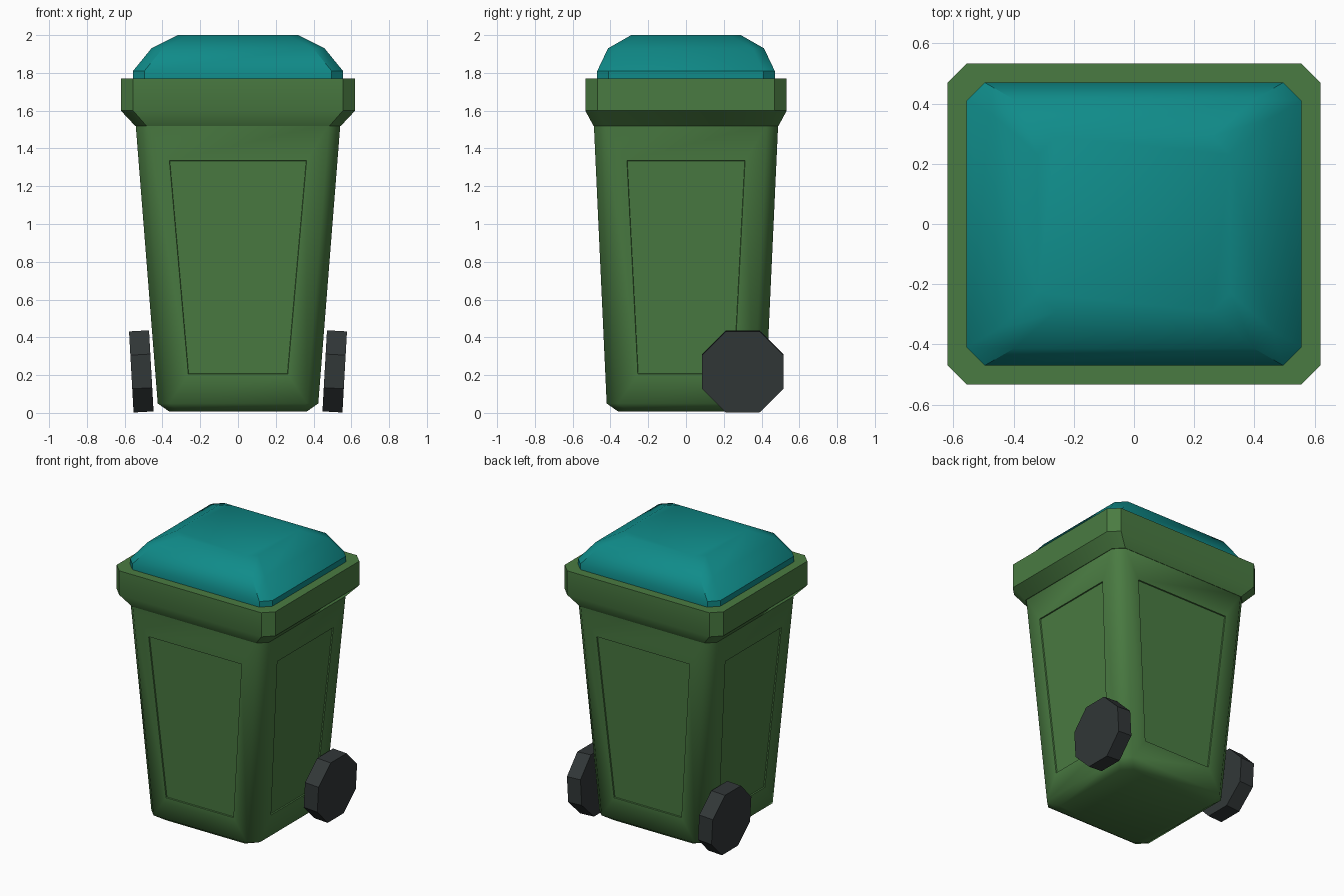
import bpy, bmesh, math
from mathutils import Matrix, Vector

if "Cube" in bpy.data.objects:
    bpy.data.objects.remove(bpy.data.objects["Cube"])


def make_mat(name, rgb):
    m = bpy.data.materials.new(name)
    m.diffuse_color = (*rgb, 1)
    m.use_nodes = True
    m.node_tree.nodes["Principled BSDF"].inputs["Base Color"].default_value = m.diffuse_color
    return m


GREEN = make_mat("bin green", (0.068, 0.198, 0.054))
TEAL = make_mat("lid teal", (0.005, 0.26, 0.252))
BLACK = make_mat("wheel rubber", (0.031, 0.038, 0.039))


def ring(hx, hy, c, z):
    """Rectangle with cut corners."""
    return [(hx, -hy + c, z), (hx, hy - c, z), (hx - c, hy, z), (-hx + c, hy, z),
            (-hx, hy - c, z), (-hx, -hy + c, z), (-hx + c, -hy, z), (hx - c, -hy, z)]


def loft(sections):
    """Closed solid through cut-corner rectangles (hx, hy, corner, z)."""
    bm = bmesh.new()
    rows = [[bm.verts.new(p) for p in ring(*s)] for s in sections]
    for a, b in zip(rows, rows[1:]):
        for i in range(8):
            j = (i + 1) % 8
            bm.faces.new((a[i], a[j], b[j], b[i]))
    bm.faces.new(list(reversed(rows[0])))
    bm.faces.new(rows[-1])
    bmesh.ops.recalc_face_normals(bm, faces=bm.faces[:])
    return bm


def finish(bm, name, mat, angle):
    me = bpy.data.meshes.new(name)
    bm.to_mesh(me)
    bm.free()
    ob = bpy.data.objects.new(name, me)
    bpy.context.collection.objects.link(ob)
    me.materials.append(mat)
    bpy.ops.object.select_all(action='DESELECT')
    ob.select_set(True)
    bpy.context.view_layer.objects.active = ob
    bpy.ops.object.shade_smooth_by_angle(angle=math.radians(angle))
    return ob


# tapered body with a shallow recessed panel on each side
bm = loft([(0.365, 0.36, 0.06, 0.008), (0.425, 0.42, 0.06, 0.05), (0.542, 0.488, 0.06, 1.53)])
panels = [f for f in bm.faces if f.calc_area() > 0.7 and abs(f.normal.z) < 0.3]
for f in panels:
    n = f.normal.copy()
    up = Vector((0, 0, 1)) - n * n.z
    bmesh.ops.inset_individual(bm, faces=[f], thickness=0.11, use_even_offset=True)
    for v in f.verts:
        target = 1.335 if v.co.z > 0.8 else 0.205
        v.co += up * ((target - v.co.z) / up.z)
    bmesh.ops.inset_individual(bm, faces=[f], thickness=0.003, depth=-0.008)
finish(bm, "bin_body", GREEN, 58)

# flared collar and rim
finish(loft([(0.545, 0.49, 0.06, 1.52), (0.62, 0.533, 0.065, 1.60),
             (0.62, 0.533, 0.065, 1.77)]), "bin_rim", GREEN, 35)

# domed lid
finish(loft([(0.556, 0.47, 0.06, 1.765), (0.556, 0.47, 0.06, 1.81),
             (0.458, 0.413, 0.06, 1.93), (0.32, 0.29, 0.06, 2.0)]), "lid", TEAL, 37)

# eight-sided wheels, leaning with the body taper
for side, label in ((1, "right"), (-1, "left")):
    bm = bmesh.new()
    r = 0.215 / math.cos(math.pi / 8)
    bmesh.ops.create_cone(bm, cap_ends=True, segments=8, radius1=r, radius2=r, depth=0.106)
    bmesh.ops.rotate(bm, verts=bm.verts, matrix=Matrix.Rotation(math.pi / 8, 3, 'Z'))
    # flats must end up level, whichever way the cone starts
    if max(v.co.x for v in bm.verts) > 0.22:
        bmesh.ops.rotate(bm, verts=bm.verts, matrix=Matrix.Rotation(math.pi / 8, 3, 'Z'))
    bmesh.ops.rotate(bm, verts=bm.verts,
                     matrix=Matrix.Rotation(math.radians(90 + 3.2 * side), 3, 'Y'))
    low = min(v.co.z for v in bm.verts)
    bmesh.ops.translate(bm, verts=bm.verts, vec=(side * 0.512, 0.30, -low + 0.002))
    finish(bm, "wheel_" + label, BLACK, 30)
